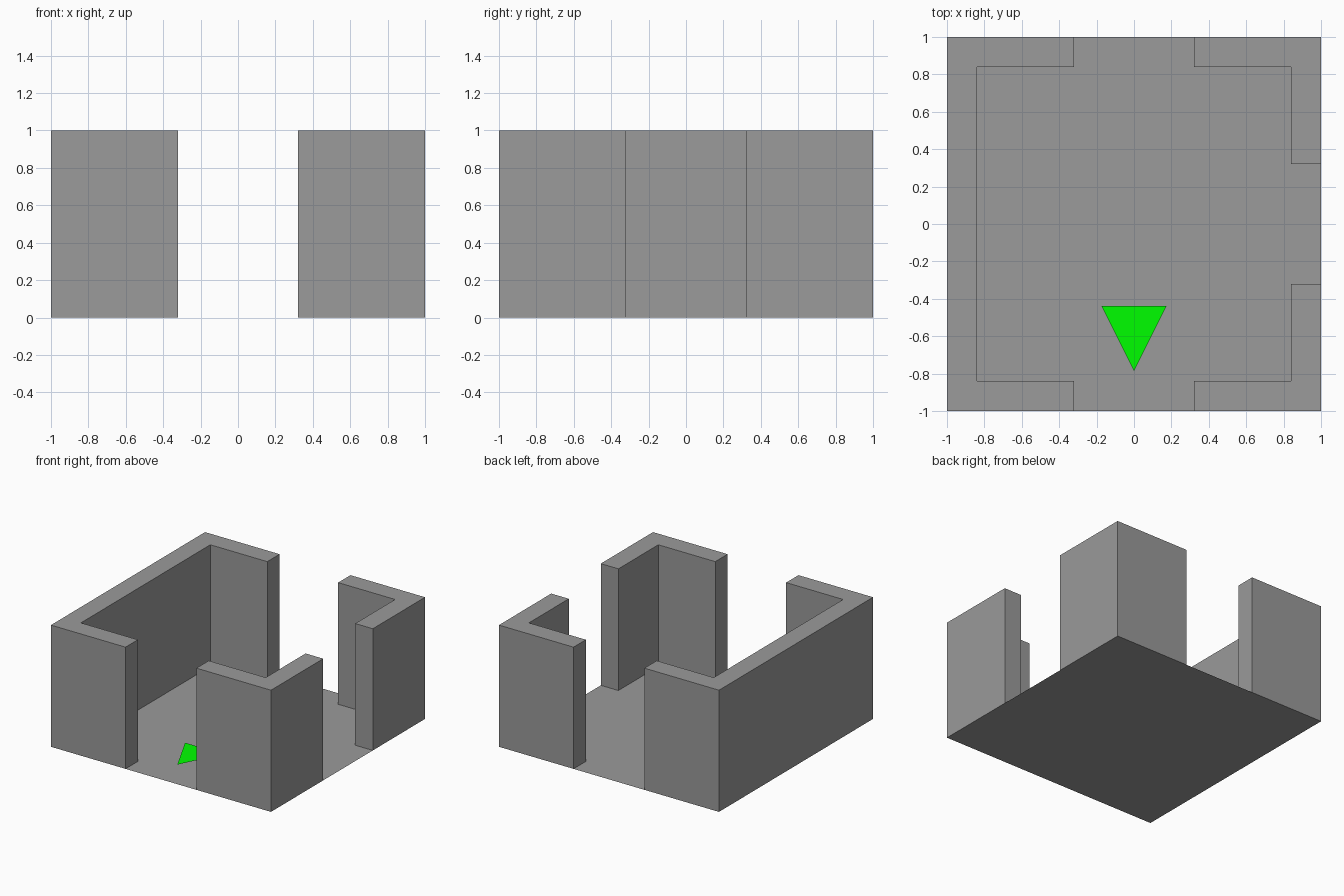
import bpy, bmesh

if "Cube" in bpy.data.objects:
    bpy.data.objects.remove(bpy.data.objects["Cube"])

HALF = 1.0      # outer half size of the room
INNER = 0.84    # inner face of the walls
DOOR = 0.322    # half width of each doorway
HEIGHT = 1.0


def make_material(name, color):
    mat = bpy.data.materials.new(name)
    mat.diffuse_color = color
    mat.use_nodes = True
    mat.node_tree.nodes["Principled BSDF"].inputs["Base Color"].default_value = mat.diffuse_color
    return mat


grey = make_material("dark_grey", (0.325, 0.325, 0.325, 1.0))
green = make_material("green", (0.0, 1.0, 0.0, 1.0))


def make_flat(name, points, mat, z=0.0, height=0.0):
    """Flat polygon, or an open-bottomed wall when a height is given."""
    bm = bmesh.new()
    face = bm.faces.new([bm.verts.new((x, y, z)) for x, y in points])
    bm.normal_update()
    if face.normal.z < 0:
        face.normal_flip()
    if height:
        # Raise the outline into a wall, leaving the bottom to the floor
        ext = bmesh.ops.extrude_face_region(bm, geom=[face])
        top = [v for v in ext["geom"] if isinstance(v, bmesh.types.BMVert)]
        bmesh.ops.translate(bm, verts=top, vec=(0, 0, height))
        bmesh.ops.recalc_face_normals(bm, faces=bm.faces)
        bottom = [f for f in bm.faces if all(abs(v.co.z - z) < 1e-5 for v in f.verts)]
        bmesh.ops.delete(bm, geom=bottom, context='FACES_ONLY')
    mesh = bpy.data.meshes.new(name)
    bm.to_mesh(mesh)
    bm.free()
    mesh.materials.append(mat)
    obj = bpy.data.objects.new(name, mesh)
    bpy.context.collection.objects.link(obj)
    return obj


# Floor sheet
make_flat("floor", [(-HALF, -HALF), (HALF, -HALF), (HALF, HALF), (-HALF, HALF)], grey)

# Left wall, wrapping round to the front and back doorways
make_flat("left_wall", [
    (-DOOR, -HALF), (-DOOR, -INNER), (-INNER, -INNER), (-INNER, INNER),
    (-DOOR, INNER), (-DOOR, HALF), (-HALF, HALF), (-HALF, -HALF)], grey, height=HEIGHT)

# Right-hand corner walls, either side of the right doorway
for name, s in (("front_right_corner_wall", -1), ("back_right_corner_wall", 1)):
    make_flat(name, [
        (DOOR, s * HALF), (HALF, s * HALF), (HALF, s * DOOR),
        (INNER, s * DOOR), (INNER, s * INNER), (DOOR, s * INNER)], grey, height=HEIGHT)

# Green direction marker just above the floor, pointing to the front
make_flat("direction_marker",
          [(0, -0.787), (0.174, -0.439), (-0.174, -0.439)], green, z=0.04)
